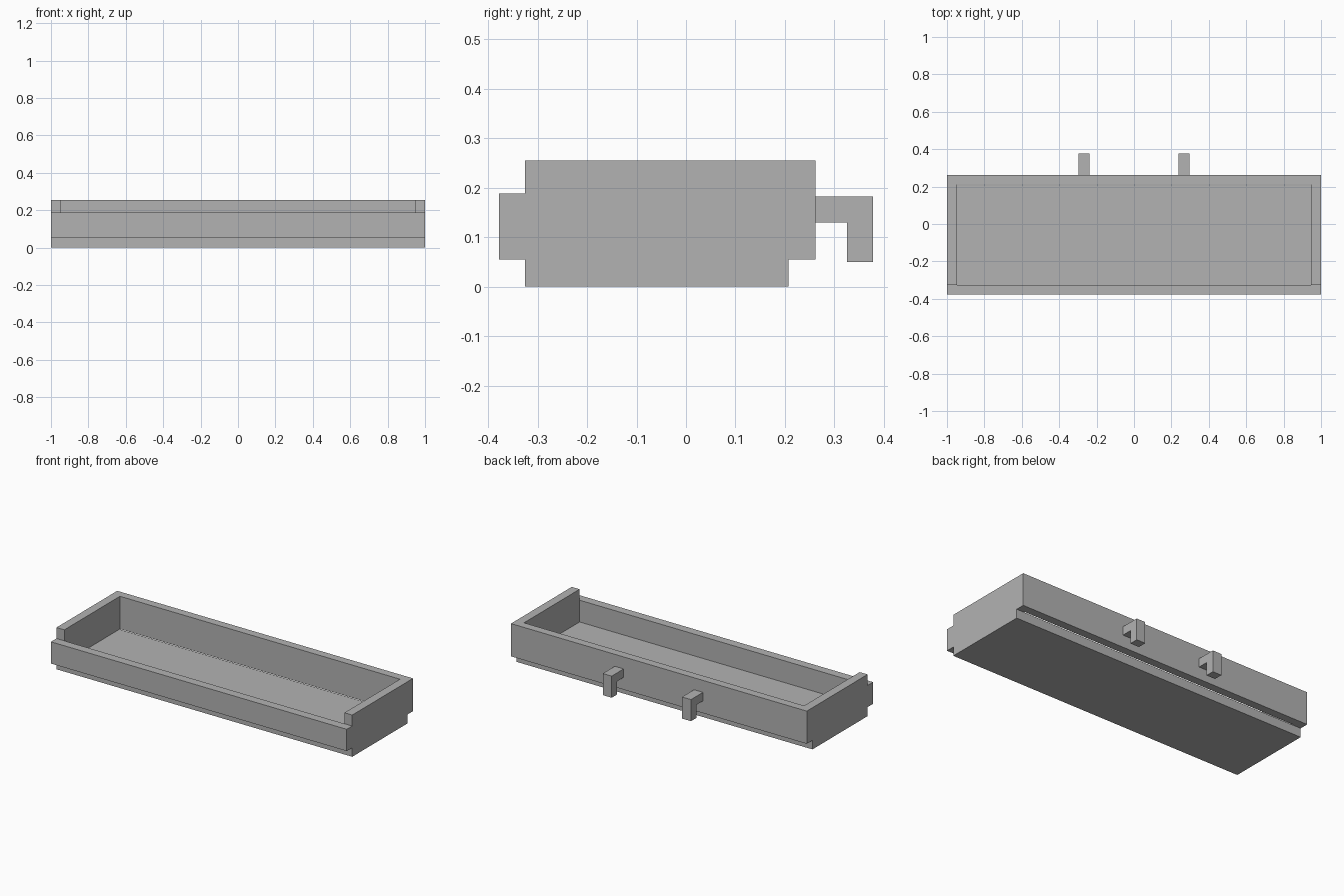
import bpy
import bmesh

old = bpy.data.objects.get("Cube")
if old:
    bpy.data.objects.remove(old, do_unlink=True)

# Single plain grey material
grey = bpy.data.materials.new("plain_grey")
grey.use_nodes = True
colour = (0.45, 0.45, 0.45, 1)
grey.diffuse_color = colour
grey.node_tree.nodes["Principled BSDF"].inputs["Base Color"].default_value = colour


def extrude_profile(name, profile, x0, x1):
    """Solid made by sweeping a (y, z) outline from x0 to x1."""
    bm = bmesh.new()
    face = bm.faces.new([bm.verts.new((x0, y, z)) for y, z in profile])
    swept = bmesh.ops.extrude_face_region(bm, geom=[face])["geom"]
    moved = [v for v in swept if isinstance(v, bmesh.types.BMVert)]
    bmesh.ops.translate(bm, verts=moved, vec=(x1 - x0, 0, 0))
    bmesh.ops.recalc_face_normals(bm, faces=bm.faces)
    mesh = bpy.data.meshes.new(name)
    bm.to_mesh(mesh)
    bm.free()
    mesh.materials.append(grey)
    obj = bpy.data.objects.new(name, mesh)
    bpy.context.scene.collection.objects.link(obj)
    return obj


front, inner_front, inner_back, back = -0.378, -0.325, 0.212, 0.262
floor, lip_top, top = 0.055, 0.188, 0.255
wall = 0.053

# Tray body: stepped base, low front lip, tall sides and back
tray = extrude_profile("tray_body", [
    (inner_front, 0), (0.207, 0), (0.207, floor), (back, floor),
    (back, top), (inner_front, top), (inner_front, lip_top),
    (front, lip_top), (front, floor), (inner_front, floor)], -1, 1)

# Hollow out the inside down to the floor
cutter = extrude_profile("hollow_cutter", [
    (inner_front, floor), (inner_back, floor),
    (inner_back, top + 0.1), (inner_front, top + 0.1)], wall - 1, 1 - wall)
cutter.hide_render = True
cut = tray.modifiers.new("hollow", "BOOLEAN")
cut.operation = "DIFFERENCE"
cut.solver = "EXACT"
cut.object = cutter
bpy.context.view_layer.objects.active = tray
bpy.ops.object.modifier_apply(modifier=cut.name)
bpy.data.objects.remove(cutter, do_unlink=True)

# Two downturned hooks on the back wall
hook = [(back, 0.13), (0.325, 0.13), (0.325, 0.05),
        (0.378, 0.05), (0.378, 0.182), (back, 0.182)]
for name, x in (("right_hook", -0.268), ("left_hook", 0.268)):
    extrude_profile(name, hook, x - 0.03, x + 0.03)
